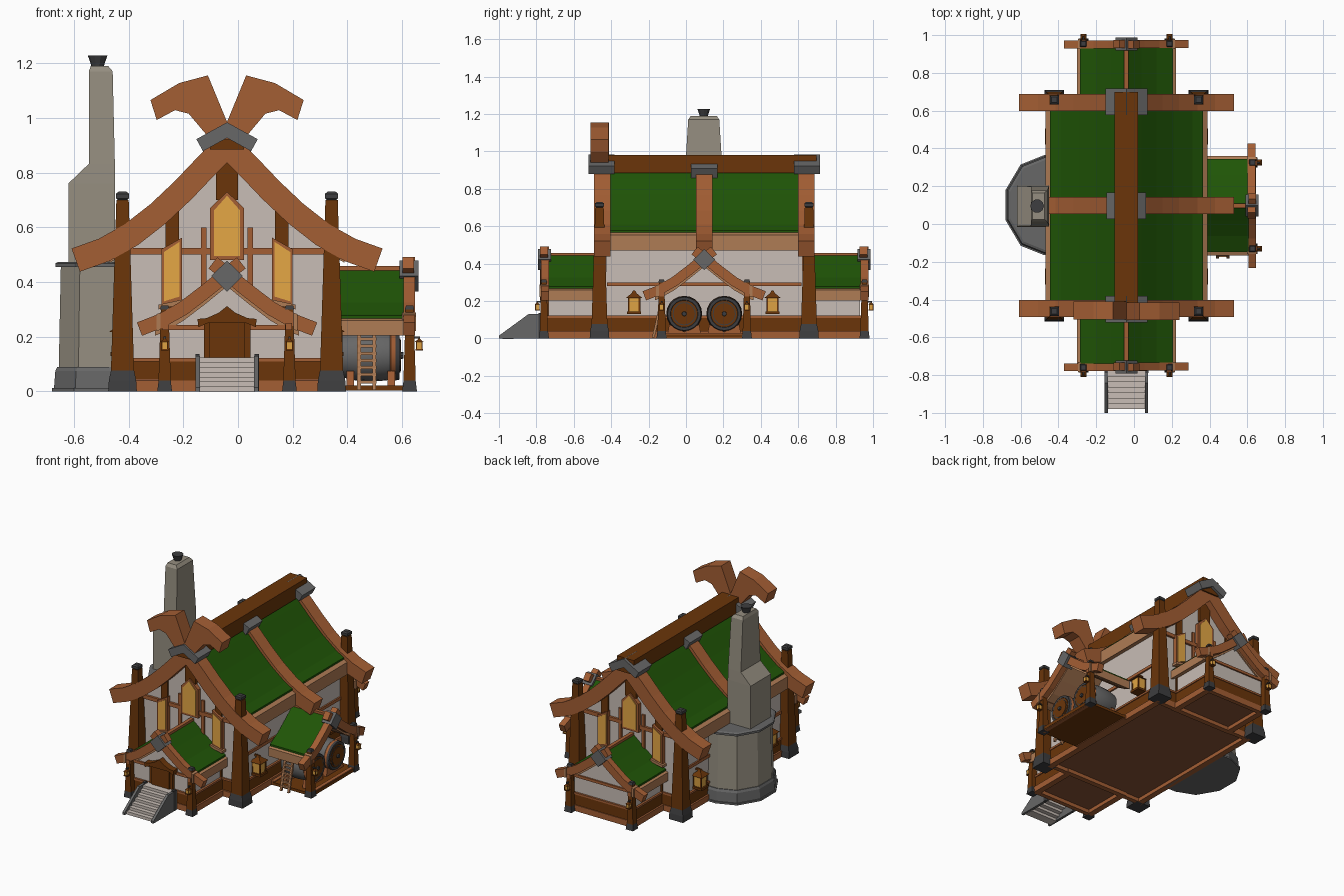
import bpy, bmesh, math
from mathutils import Matrix, Vector

if "Cube" in bpy.data.objects:
    bpy.data.objects.remove(bpy.data.objects["Cube"])


def material(name, *rgb):
    m = bpy.data.materials.new(name)
    m.use_nodes = True
    m.diffuse_color = (*rgb, 1)
    m.node_tree.nodes["Principled BSDF"].inputs["Base Color"].default_value = (*rgb, 1)
    return m


RED = material("red_wood", .37, .112, .034)
DARK = material("dark_wood", .145, .036, .003)
LIGHT = material("pale_wood", .43, .2, .09)
PLASTER = material("plaster", .58, .51, .465)
STONE = material("grey_stone", .135, .135, .135)
IRON = material("dark_iron", .048, .048, .05)
FLUE = material("chimney_stone", .3, .27, .215)
GREEN = material("green_roof", .014, .09, .002)
GLASS = material("amber_glass", .78, .39, .06)
FLOOR = material("floor_wood", .25, .085, .035)

# Local frames: u across, v outward, z up
HOUSE = Matrix.Translation((-.04, .0975, 0))
BACK = HOUSE
FRONT = HOUSE @ Matrix.Rotation(math.pi, 4, 'Z')
RIGHT = Matrix.Translation((-.23, .0975, 0)) @ Matrix.Rotation(-math.pi / 2, 4, 'Z')
WORLD = Matrix()
SIDES = (-1, 1)


def loft(name, rings, mat, M):
    """Skin a list of equal-length rings and cap both ends."""
    bm = bmesh.new()
    loops = [[bm.verts.new(p) for p in ring] for ring in rings]
    for a, b in zip(loops, loops[1:]):
        for i in range(len(a)):
            j = (i + 1) % len(a)
            bm.faces.new((a[i], a[j], b[j], b[i]))
    bm.faces.new(loops[0])
    bm.faces.new(loops[-1])
    bm.transform(M)
    bmesh.ops.recalc_face_normals(bm, faces=bm.faces)
    mesh = bpy.data.meshes.new(name)
    bm.to_mesh(mesh)
    bm.free()
    mesh.materials.append(mat)
    ob = bpy.data.objects.new(name, mesh)
    bpy.context.collection.objects.link(ob)
    return ob


def prism(name, pts, v0, v1, mat, M):
    return loft(name, [[(u, v, z) for u, z in pts] for v in (v0, v1)], mat, M)


def box(name, u0, u1, v0, v1, z0, z1, mat, M):
    return prism(name, [(u0, z0), (u1, z0), (u1, z1), (u0, z1)], v0, v1, mat, M)


def taper(name, u, v, levels, mat, M):
    """Square column from (height, width) levels."""
    rings = [[(u + a * w / 2, v + b * w / 2, z) for a, b in ((-1, -1), (1, -1), (1, 1), (-1, 1))]
             for z, w in levels]
    return loft(name, rings, mat, M)


def lathe(name, levels, mat, M, n=16):
    return loft(name, [[(r * math.cos(i * math.tau / n), r * math.sin(i * math.tau / n), h)
                        for i in range(n)] for h, r in levels], mat, M)


def band(pts, lo, hi):
    """Closed outline around a centreline, with mitred corners."""
    P = [Vector(p) for p in pts]
    low, high = [], []
    for i, p in enumerate(P):
        a = (p - P[i - 1]).normalized() if i else (P[1] - p).normalized()
        b = (P[i + 1] - p).normalized() if i + 1 < len(P) else a
        t = (a + b).normalized()
        n = Vector((-t.y, t.x)) / t.dot(a)
        low.append(p + n * lo)
        high.append(p + n * hi)
    return [tuple(p) for p in low + high[::-1]]


def slab(pts, lo, hi):
    """Closed outline with upright ends, for roof layers."""
    return [(u, z + lo) for u, z in pts] + [(u, z + hi) for u, z in pts[::-1]]


def gable(half, limit=9):
    """Mirror a half curve about the ridge, cut off at a half width."""
    out = [half[0]]
    for p, q in zip(half, half[1:]):
        if q[0] > limit:
            f = (limit - p[0]) / (q[0] - p[0])
            out.append((limit, p[1] + f * (q[1] - p[1])))
            break
        out.append(q)
    return [(-u, z) for u, z in out[:0:-1]] + out


def wall(name, half, w, v0, v1, M):
    top = [(u, z - .02) for u, z in gable(half, w)]
    prism(name, [(w, .04), (-w, .04)] + top, v0, v1, PLASTER, M)


def roof(name, half, w, lip, thick, cover, v0, v1, M):
    prism(name + "_planks", slab(gable(half, w + lip), -thick, cover - .012), v0, v1, LIGHT, M)
    prism(name + "_cover", slab(gable(half, w), -.01, cover), v0, v1, GREEN, M)


def base(name, w, v0, v1, M):
    for s in SIDES:
        box(name + "_side_sill", s * (w - .02), s * (w + .02), v0, v1, 0, .04, RED, M)
    for v in (v0, v1 - .03):
        box(name + "_end_sill", -w, w, v, v + .03, 0, .04, RED, M)
    box(name + "_floor", -w, w, v0 + .01, v1 - .01, .025, .045, FLOOR, M)
    box(name + "_skirt", -w - .008, w + .008, v0 + .01, v1 - .005, .04, .11, DARK, M)
    box(name + "_rail", -w - .014, w + .014, v0, v1, .11, .123, RED, M)


def lantern(u, v, z, h, M):
    taper("lantern_foot", u, v, [(z, h * .6), (z + h * .12, h * .6)], DARK, M)
    taper("lantern_glass", u, v, [(z + h * .12, h * .42), (z + h * .7, h * .5)], GLASS, M)
    taper("lantern_cap", u, v, [(z + h * .7, h * .68), (z + h * .9, h * .2), (z + h, h * .1)], DARK, M)
    for a in SIDES:
        for b in SIDES:
            taper("lantern_bar", u + a * h * .23, v + b * h * .23,
                  [(z, h * .07), (z + h * .72, h * .07)], DARK, M)


def window(name, pts, v, M):
    c = sum((Vector(p) for p in pts), Vector((0, 0))) / len(pts)
    prism(name + "_frame", pts, v - .01, v + .022, RED, M)
    inner = [(c.x + (p[0] - c.x) * .76, c.y + (p[1] - c.y) * .88) for p in pts]
    prism(name + "_pane", inner, v, v + .027, GLASS, M)


MAIN = [(0, .9), (.08, .82), (.16, .736), (.25, .651), (.35, .573), (.45, .517), (.553, .48)]
PORCH = [(0, .43), (.08, .365), (.16, .304), (.24, .259), (.32, .228)]

# Main hall
base("hall", .36, -.535, .535, HOUSE)
wall("hall_walls", MAIN, .36, -.525, .525, HOUSE)
roof("hall_roof", MAIN, .405, .024, .058, .036, -.51, .51, HOUSE)
box("ridge_beam", -.062, .062, -.6, .6, .885, .982, DARK, HOUSE)
prism("middle_rafter", band(gable(MAIN), -.045, .045), -.045, .045, RED, HOUSE)
CAP = [(-.1, .9), (0, .955), (.1, .9)]
prism("middle_ridge_clamp", band(CAP, -.05, .01), -.07, .07, STONE, HOUSE)
for s in SIDES:
    box("side_wall_rail", s * .35, s * .37, -.52, .52, .28, .3, RED, HOUSE)
    for v in (-.375, .365):
        lantern(s * .388, v, .13, .125, HOUSE)
        box("lantern_arm", s * .35, s * .395, v - .006, v + .006, .244, .256, DARK, HOUSE)

# Gable ends of the hall
for M in (FRONT, BACK):
    prism("bargeboards", band(gable(MAIN), -.045, .045), .5, .59, RED, M)
    prism("ridge_clamp", band(CAP, -.025, .025), .48, .62, STONE, M)
    box("gable_rail", -.36, .36, .52, .54, .5, .525, RED, M)
    box("king_post", -.04, .04, .52, .545, .7, .84, DARK, M)
    window("middle_window", [(-.062, .48), (.062, .48), (.062, .67), (0, .73), (-.062, .67)], .53, M)
    for s in SIDES:
        box("gable_post", s * .175, s * .225, .52, .535, .12, .66, DARK, M)
        box("gable_stud", s * .075, s * .095, .52, .537, .12, .6, RED, M)
        window("side_window", [(s * .24, .315), (s * .165, .335), (s * .165, .562), (s * .24, .52)], .53, M)
        prism("side_window_sill", [(s * .25, .3), (s * .158, .32), (s * .158, .337), (s * .25, .317)],
              .52, .565, LIGHT, M)
        taper("corner_post", s * .382, .56, [(.07, .085), (.7, .045)], DARK, M)
        taper("corner_post_foot", s * .382, .56, [(0, .105), (.04, .1), (.088, .08)], IRON, M)
        taper("corner_post_cap", s * .382, .56, [(.7, .036), (.706, .048), (.722, .048), (.73, .03)], IRON, M)

# Crossed horns above the front ridge
HORN = [(-.03, .92), (0, .985), (.07, 1.155), (.175, 1.127), (.28, 1.065), (.257, .992),
        (.19, 1.028), (.14, 1.015), (.06, .92)]
for s in SIDES:
    prism("ridge_horn", [(s * u, z) for u, z in HORN], .51 - s * .002, .605 - s * .002, RED, FRONT)


def porch(M, v0):
    """Small gabled roof on two posts."""
    roof("porch_roof", PORCH, .247, .016, .046, .022, v0, .84, M)
    box("porch_ridge", -.012, .012, v0, .86, .43, .458, RED, M)
    for s in SIDES:
        path = [(-.052 * s, .47)] + [(s * u, z) for u, z in PORCH]
        prism("porch_bargeboard", band(path, -.026, .026), .833 + s * .002, .875 + s * .002, RED, M)
        prism("bargeboard_strap", slab([(s * .243, .257), (s * .257, .252)], -.031, .031), .829, .881, LIGHT, M)
        taper("porch_post", s * .228, .857, [(.04, .045), (.3, .028)], DARK, M)
        taper("porch_post_foot", s * .228, .857, [(0, .054), (.05, .042)], IRON, M)
        taper("porch_post_cap", s * .228, .857, [(.3, .034), (.315, .026)], IRON, M)
        box("porch_plate", s * .213, s * .238, v0, .88, .225, .25, RED, M)
        lantern(s * .228, .892, .15, .045, M)
        box("lantern_hook", s * .228 - .004, s * .228 + .004, .86, .896, .193, .2, IRON, M)
    prism("porch_clamp", [(0, .365), (.058, .422), (0, .478), (-.058, .422)], .82, .89, STONE, M)


porch(FRONT, .5)
porch(BACK, .5)
porch(RIGHT, .57)

# Enclosed porches at both ends
for M in (FRONT, BACK):
    base("porch", .215, .5, .845, M)
    wall("porch_walls", PORCH, .215, .5, .832, M)
    box("porch_lintel", -.225, .225, .82, .842, .225, .243, RED, M)

# Door and stairs
box("door_frame", -.085, .085, .83, .852, .11, .25, DARK, FRONT)
box("door", -.065, .065, .83, .86, .11, .25, DARK, FRONT)
CREST = [(0, .312), (.03, .288), (.075, .268), (.108, .265), (.105, .235), (.07, .25)]
prism("door_crest", CREST + [(-u, z) for u, z in CREST[:0:-1]], .83, .875, DARK, FRONT)
STEPS = 7
for i in range(STEPS):
    z = .125 * (STEPS - i) / STEPS
    v = .875 + i * .029
    box("step", -.1, .1, v - .03, v + .029, z - .02, z, PLASTER, FRONT)
RAIL = [(.85, 0), (1.0975, 0), (1.0975, .015), (.94, .13), (.85, .13)]
for s in SIDES:
    loft("stair_side", [[(s * u, v, z) for v, z in RAIL] for u in (.098, .115)], STONE, FRONT)
    box("stair_newel", s * .1, s * .116, .86, .885, 0, .137, IRON, FRONT)

# Barrel store under the right roof
box("store_platform", -.235, .235, .58, .875, .004, .022, DARK, RIGHT)
for v in (.58, .86):
    box("store_sill", -.23, .23, v - .012, v + .012, 0, .028, RED, RIGHT)
for s in SIDES:
    A = RIGHT @ Matrix.Translation((s * .107, .61, .132)) @ Matrix.Rotation(-math.pi / 2, 4, 'X')
    parts = [lathe("barrel_body", [(0, .08), (.05, .092), (.105, .096), (.16, .092), (.205, .082)], STONE, A, 20)]
    parts.append(lathe("barrel_hoop", [(.175, .09), (.18, .094), (.2, .09), (.205, .08)], RED, A, 20))
    parts.append(lathe("barrel_rim", [(.195, .092), (.21, .089), (.21, .074), (.207, .072)], IRON, A, 20))
    lathe("barrel_head", [(.2, .072), (.211, .072)], DARK, A, 20)
    lathe("barrel_ring", [(.205, .062), (.213, .062)], IRON, A, 20)
    lathe("barrel_lid", [(.205, .057), (.215, .057)], DARK, A, 20)
    lathe("barrel_tap", [(.21, .014), (.225, .012)], IRON, A, 8)
    for v in (.64, .79):
        prism("barrel_cradle", [(s * .107 - .09, .02), (s * .107 + .09, .02), (s * .107 + .08, .075),
                                (s * .107, .035), (s * .107 - .08, .075)], v - .014, v + .014, RED, RIGHT)
    for ob in parts:
        bpy.ops.object.select_all(action='DESELECT')
        bpy.context.view_layer.objects.active = ob
        ob.select_set(True)
        bpy.ops.object.shade_smooth_by_angle(angle=math.radians(35))

# Ladder leaning by the barrels
for x in (.442, .498):
    loft("ladder_rail", [[(x + a * .007, y + b * .007, z) for a, b in ((-1, -1), (1, -1), (1, 1), (-1, 1))]
                         for y, z in ((-.175, .005), (-.13, .205))], LIGHT, WORLD)
for i in range(7):
    z = .03 + i * .026
    y = -.175 + z * .22
    box("ladder_rung", .434, .506, y - .007, y + .007, z, z + .011, LIGHT, WORLD)


# Chimney on the left wall
def hearth(name, levels, mat):
    half = [(-.39, .265), (-.475, .265), (-.6, .215), (-.68, .08)]
    outline = half + [(x, -y) for x, y in half[::-1]]
    loft(name, [[(-.43 + (x + .43) * s, .1 + y * s, z) for x, y in outline] for z, s in levels], mat, WORLD)


hearth("hearth_slab", [(0, 1), (.012, 1)], STONE)
hearth("hearth_plinth", [(.01, .97), (.075, .95), (.09, .92)], STONE)
hearth("hearth_body", [(.085, .9), (.457, .87)], FLUE)
hearth("hearth_ledge", [(.455, .95), (.468, .95), (.474, .9)], STONE)
STACK = [(-.62, -.45, .11, .47), (-.62, -.45, .107, .76), (-.545, -.45, .104, .832),
         (-.545, -.458, .083, 1.17), (-.538, -.475, .07, 1.19)]
loft("chimney_stack", [[(a, .095 - h, z), (b, .095 - h, z), (b, .095 + h, z), (a, .095 + h, z)]
                       for a, b, h, z in STACK], FLUE, WORLD)
lathe("chimney_pot", [(1.185, .022), (1.2, .026), (1.228, .036)], IRON,
      Matrix.Translation((-.513, .095, 0)), 10)
